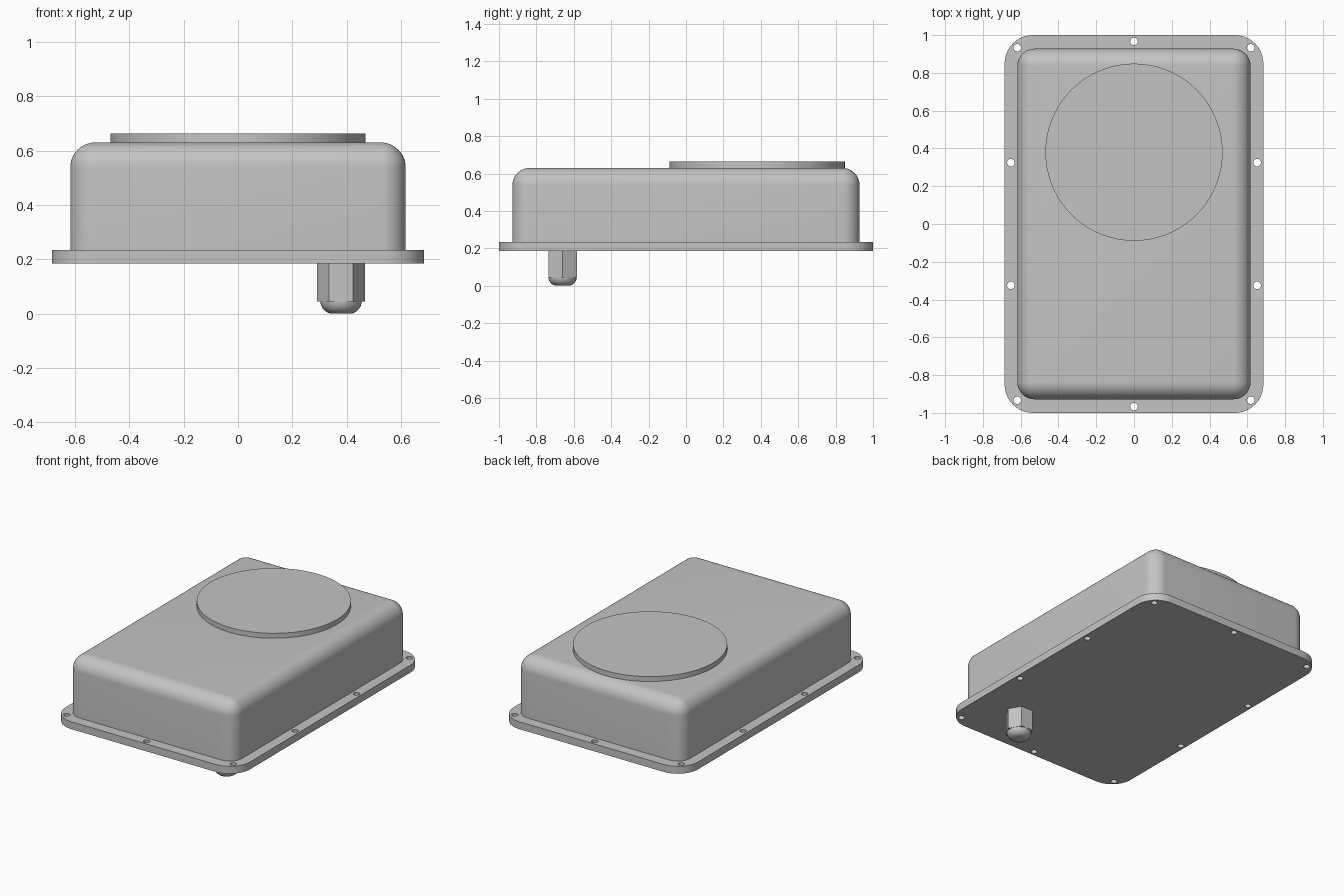
import bpy, bmesh
from math import sin, cos, pi, radians

if "Cube" in bpy.data.objects:
    bpy.data.objects.remove(bpy.data.objects["Cube"], do_unlink=True)

grey = bpy.data.materials.new("light grey")
grey.use_nodes = True
grey.diffuse_color = (0.55, 0.55, 0.55, 1)
grey.node_tree.nodes["Principled BSDF"].inputs["Base Color"].default_value = (0.55, 0.55, 0.55, 1)


def rounded_rect(hx, hy, r, z, steps=10):
    """Ring of points around a rectangle with rounded corners."""
    ring = []
    for i, (sx, sy) in enumerate([(1, 1), (-1, 1), (-1, -1), (1, -1)]):
        for k in range(steps + 1):
            a = (i + k / steps) * pi / 2
            ring.append((sx * (hx - r) + r * cos(a), sy * (hy - r) + r * sin(a), z))
    return ring


def circle(cx, cy, r, z, n):
    return [(cx + r * cos(2 * pi * k / n), cy + r * sin(2 * pi * k / n), z) for k in range(n)]


def add_loft(bm, rings):
    """Skin a stack of rings, bottom to top, and cap both ends."""
    rows = [[bm.verts.new(p) for p in ring] for ring in rings]
    n = len(rows[0])
    for low, high in zip(rows, rows[1:]):
        for k in range(n):
            j = (k + 1) % n
            bm.faces.new((low[k], low[j], high[j], high[k]))
    bm.faces.new(rows[0][::-1])
    bm.faces.new(rows[-1])


def make(name, *lofts):
    bm = bmesh.new()
    for rings in lofts:
        add_loft(bm, rings)
    mesh = bpy.data.meshes.new(name)
    bm.to_mesh(mesh)
    bm.free()
    mesh.materials.append(grey)
    obj = bpy.data.objects.new(name, mesh)
    bpy.context.collection.objects.link(obj)
    return obj


def activate(obj):
    bpy.ops.object.select_all(action="DESELECT")
    obj.select_set(True)
    bpy.context.view_layer.objects.active = obj


# Base flange with ten screw holes
flange = make("base_flange", [rounded_rect(0.685, 1, 0.15, z) for z in (0.185, 0.235)])
spots = [(0, s * 0.967) for s in (-1, 1)]
spots += [(sx * x, sy * y) for x, y in ((0.618, 0.933), (0.652, 0.325))
          for sx in (-1, 1) for sy in (-1, 1)]
cutter = make("screw_hole_cutter",
              *[[circle(x, y, 0.02, z, 24) for z in (0.1, 0.3)] for x, y in spots])
cutter.hide_render = True
holes = flange.modifiers.new("screw holes", "BOOLEAN")
holes.operation = "DIFFERENCE"
holes.solver = "EXACT"
holes.object = cutter
activate(flange)
bpy.ops.object.modifier_apply(modifier=holes.name)
bpy.data.objects.remove(cutter, do_unlink=True)

# Housing with rounded top edge
HX, HY, TOP, FILLET, CORNER = 0.617, 0.928, 0.63, 0.092, 0.09
rings = [rounded_rect(HX, HY, CORNER, 0.22)]
for k in range(11):
    a = k / 10 * pi / 2
    inset = FILLET * (1 - cos(a))
    rings.append(rounded_rect(HX - inset, HY - inset, max(CORNER - inset, 0.003),
                              TOP - FILLET + FILLET * sin(a)))
housing = make("housing", rings)

# Raised round disc on top
disc = make("top_disc", [circle(0, 0.38, 0.469, z, 96) for z in (0.62, 0.663)])

# Cable gland below: hexagonal body and domed end
GX, GY = 0.379, -0.66
gland = make("gland_body", [circle(GX, GY, 0.088, z, 6) for z in (0.045, 0.19)])
dome = [circle(GX, GY, 0.03 + 0.046 * sin(t * pi / 16), 0.047 * (1 - cos(t * pi / 16)), 32)
        for t in range(9)]
dome_end = make("gland_dome", dome)

for obj in (flange, housing, disc, gland, dome_end):
    activate(obj)
    bpy.ops.object.shade_smooth_by_angle(angle=radians(30))
